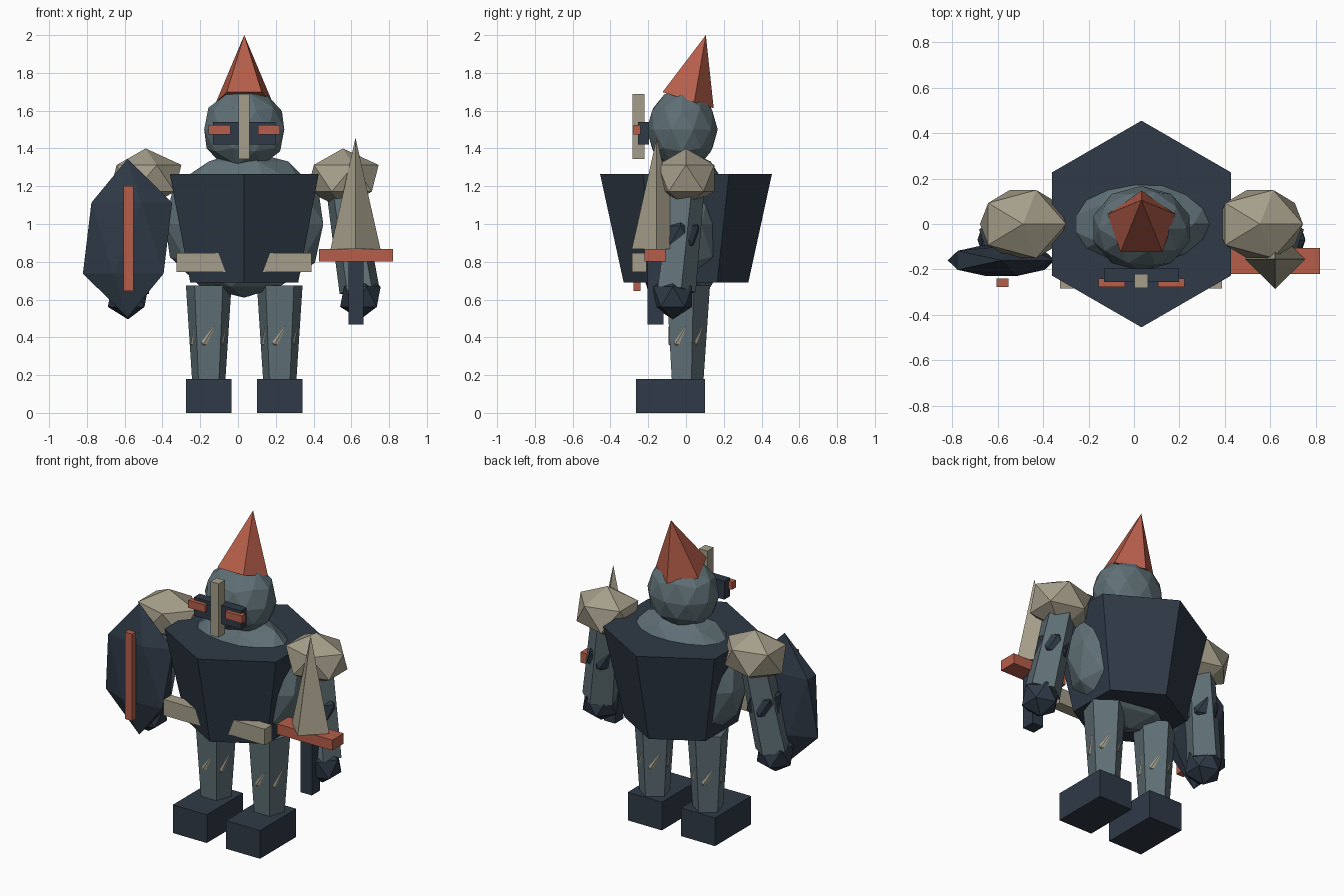
import bpy, math
from mathutils import Vector

if "Cube" in bpy.data.objects:
    bpy.data.objects.remove(bpy.data.objects["Cube"])

CX = 0.033  # body centre line


def material(name, hex_code):
    def linear(c):
        c /= 255
        return c / 12.92 if c < 0.04045 else ((c + 0.055) / 1.055) ** 2.4
    m = bpy.data.materials.new(name)
    m.diffuse_color = [linear(int(hex_code[i:i + 2], 16)) for i in (0, 2, 4)] + [1]
    m.use_nodes = True
    m.node_tree.nodes["Principled BSDF"].inputs["Base Color"].default_value = m.diffuse_color
    return m


DARK = material("dark_iron", "2F3A47")
STEEL = material("grey_steel", "5F7076")
BONE = material("pale_bone", "A59E8A")
RED = material("rust_red", "B65E4A")


def finish(name, mat):
    ob = bpy.context.object
    ob.name = name
    ob.data.materials.append(mat)
    return ob


def box(name, mat, x, y, z):
    """Box from its (low, high) range on each axis."""
    bpy.ops.mesh.primitive_cube_add(size=1, location=[sum(r) / 2 for r in (x, y, z)])
    bpy.context.object.scale = [r[1] - r[0] for r in (x, y, z)]
    return finish(name, mat)


def gem(name, mat, centre, radii, subdivisions=1):
    """Faceted ball."""
    bpy.ops.mesh.primitive_ico_sphere_add(subdivisions=subdivisions, radius=1, location=centre)
    bpy.context.object.scale = radii
    return finish(name, mat)


def taper(name, mat, sides, start, end, r_start, r_end):
    """Tapered prism running from start to end."""
    start, end = Vector(start), Vector(end)
    axis = end - start
    bpy.ops.mesh.primitive_cone_add(vertices=sides, radius1=r_start, radius2=r_end,
                                    depth=axis.length, location=(start + end) / 2)
    ob = finish(name, mat)
    ob.rotation_mode = 'QUATERNION'
    ob.rotation_quaternion = Vector((0, 0, 1)).rotation_difference(axis)
    return ob


# Torso, breastplate and belt
gem("torso", STEEL, (CX, 0, 1.0), (0.44, 0.26, 0.39), 2)
taper("breastplate", DARK, 6, (CX, 0, 0.69), (CX, 0, 1.265), 0.33, 0.455)
box("belt", BONE, (-0.325, 0.388), (-0.285, -0.21), (0.745, 0.847))

# Helmet with visor, nose guard and crest
gem("helmet", STEEL, (CX, -0.02, 1.50), (0.223, 0.188, 0.22), 2)
box("visor", DARK, (-0.133, 0.199), (-0.255, -0.197), (1.422, 1.54))
box("nose_guard", BONE, (0.003, 0.062), (-0.283, -0.22), (1.345, 1.687))
taper("crest", RED, 5, (CX, -0.003, 1.66), (CX, 0.105, 2.0), 0.157, 0).rotation_mode = 'QUATERNION'
for side, x in (("left", -0.157), ("right", 0.105)):
    box(side + "_eye", RED, (x, x + 0.117), (-0.278, -0.24), (1.475, 1.523))

# Limbs on both sides
for side, s in (("left", -1), ("right", 1)):
    hip = CX + s * 0.188
    taper(side + "_leg", STEEL, 5, (hip, 0, 0.15), (hip, 0, 0.675), 0.091, 0.127)
    gem(side + "_knee", BONE, (hip, 0, 0.41), (0.108,) * 3)
    box(side + "_foot", DARK, (hip - 0.12, hip + 0.12), (-0.265, 0.1), (0, 0.18))

    gem(side + "_shoulder", BONE, (CX + s * 0.522, 0, 1.242), (0.212, 0.176, 0.158))
    taper(side + "_arm", STEEL, 5, (CX + s * 0.61, -0.06, 0.65),
          (CX + s * 0.52, 0.005, 1.22), 0.112, 0.095)
    gem(side + "_elbow", DARK, (CX + s * 0.565, -0.028, 0.94), (0.113,) * 3)
    gem(side + "_hand", DARK, (CX + s * 0.615, -0.07, 0.615), (0.12,) * 3)

# Shield with its stripe
gem("shield", DARK, (-0.585, -0.16, 0.925), (0.264, 0.08, 0.42))
box("shield_stripe", RED, (-0.605, -0.553), (-0.278, -0.24), (0.645, 1.2))

# Sword
taper("sword_blade", BONE, 4, (0.622, -0.155, 0.868), (0.622, -0.155, 1.457), 0.132, 0)
box("sword_guard", RED, (0.428, 0.82), (-0.22, -0.105), (0.802, 0.868))
box("sword_handle", DARK, (0.585, 0.665), (-0.205, -0.12), (0.468, 0.81))
